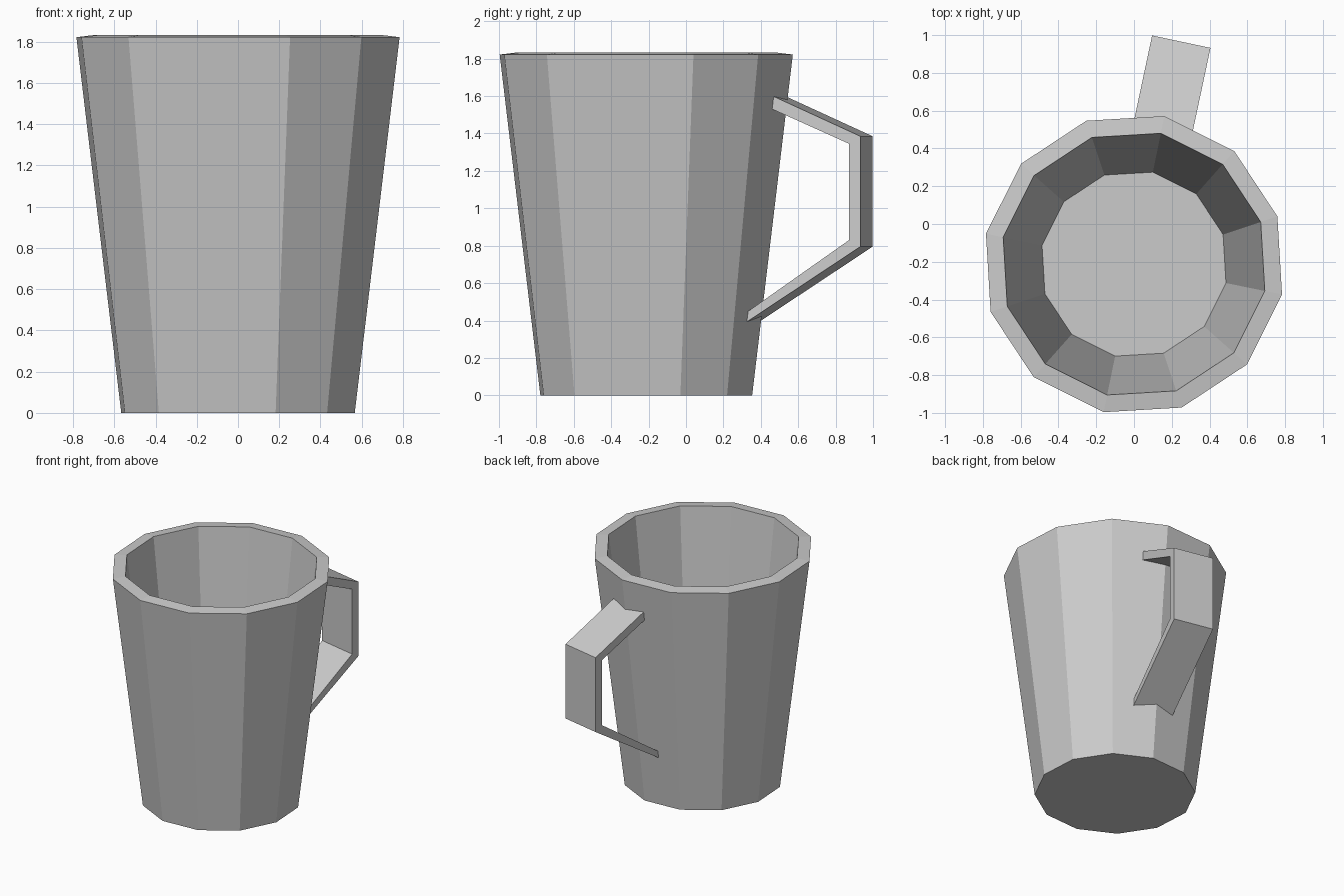
import bpy
import bmesh
from math import cos, sin, radians
from mathutils import Vector

cube = bpy.data.objects.get("Cube")
if cube:
    bpy.data.objects.remove(cube, do_unlink=True)

SIDES = 12
CENTRE = Vector((0, -0.2125, 0))
TURN = radians(78.4)  # a cup corner and the handle share this direction

grey = bpy.data.materials.new("plain grey")
grey.use_nodes = True
colour = (0.6, 0.6, 0.6, 1)
grey.diffuse_color = colour
grey.node_tree.nodes["Principled BSDF"].inputs["Base Color"].default_value = colour


def finish(name, bm):
    bmesh.ops.recalc_face_normals(bm, faces=bm.faces)
    mesh = bpy.data.meshes.new(name)
    bm.to_mesh(mesh)
    bm.free()
    mesh.materials.append(grey)
    obj = bpy.data.objects.new(name, mesh)
    obj.location = CENTRE
    bpy.context.collection.objects.link(obj)
    return obj


# Cup: tapered twelve-sided wall with a rim, hollow inside and a thick floor
bm = bmesh.new()
profile = [(0.578, 0), (0.8, 1.822), (0.707, 1.833), (0.497, 0.09)]
rings = []
for radius, height in profile:
    angles = [TURN + radians(360 / SIDES) * i for i in range(SIDES)]
    rings.append([bm.verts.new((radius * cos(a), radius * sin(a), height)) for a in angles])
for low, high in zip(rings, rings[1:]):
    for i in range(SIDES):
        j = (i + 1) % SIDES
        bm.faces.new((low[i], low[j], high[j], high[i]))
bm.faces.new(rings[0])
bm.faces.new(rings[-1])
finish("cup", bm)

# Handle: flat angular strap, drawn as (distance from axis, height) and given width
bm = bmesh.new()
outer = [(0.732, 1.597), (1.204, 1.385), (1.204, 0.795), (0.568, 0.383)]
inner = [(0.711, 1.535), (1.142, 1.345), (1.142, 0.83), (0.574, 0.438)]
half_width = 0.158


def strap_side(side):
    return [[bm.verts.new((r, side * half_width, z)) for r, z in path] for path in (outer, inner)]


(out_a, in_a), (out_b, in_b) = strap_side(-1), strap_side(1)
sections = list(zip(out_a, out_b, in_b, in_a))
for first, second in zip(sections, sections[1:]):
    for i in range(4):
        j = (i + 1) % 4
        bm.faces.new((first[i], first[j], second[j], second[i]))
bm.faces.new(sections[0])
bm.faces.new(sections[-1])
handle = finish("handle", bm)
handle.rotation_euler.z = radians(78)
